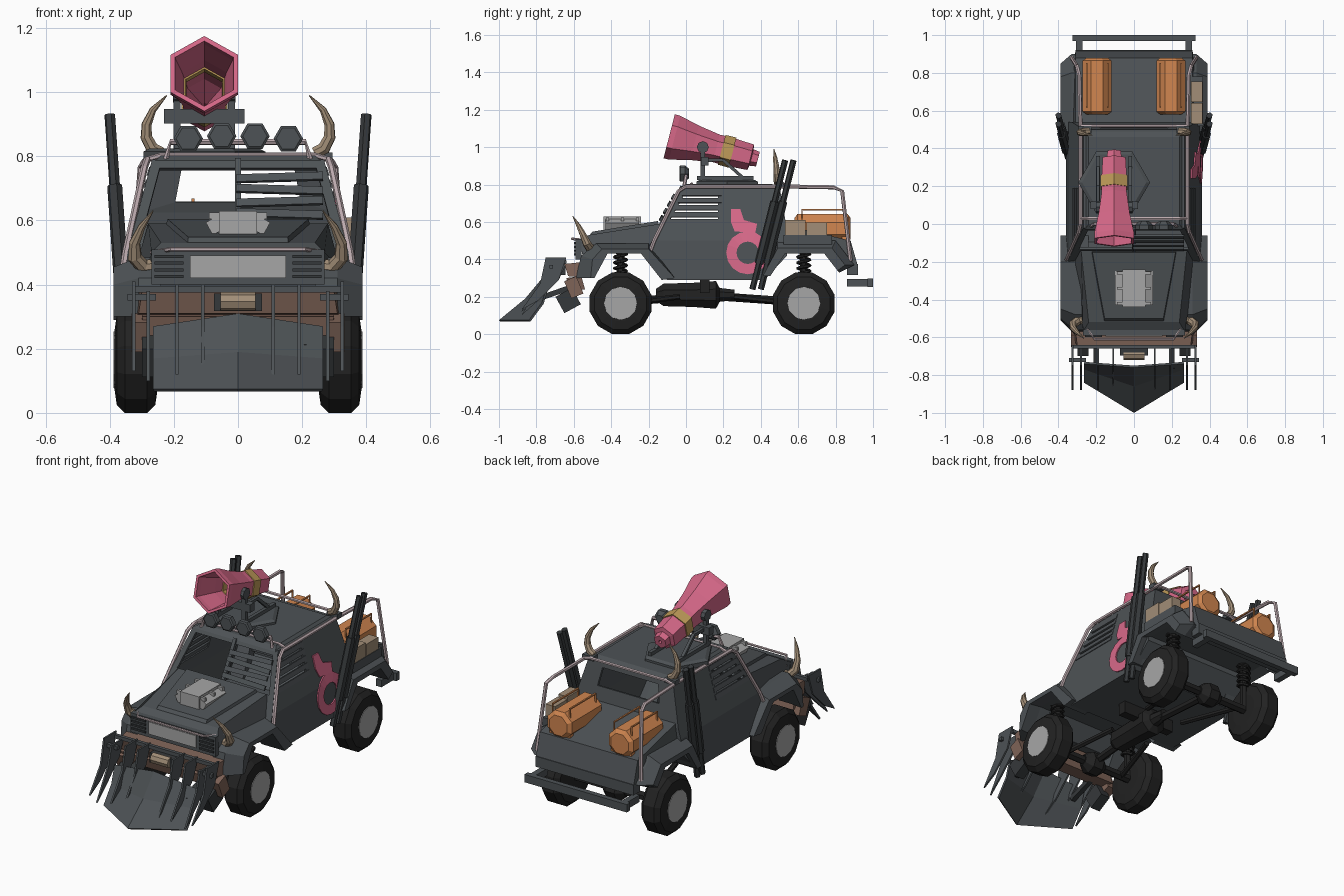
import bpy, bmesh, math
from mathutils import Vector, Matrix

if "Cube" in bpy.data.objects:
    bpy.data.objects.remove(bpy.data.objects["Cube"])

def material(name, c):
    m = bpy.data.materials.new(name)
    m.diffuse_color = (*c, 1)
    m.use_nodes = True
    m.node_tree.nodes["Principled BSDF"].inputs["Base Color"].default_value = m.diffuse_color
    return m

BODY = material("slate_grey", (.075, .085, .092))
DARK = material("charcoal", (.036, .04, .043))
BLACK = material("black", (.016, .016, .016))
PINK = material("pink", (.68, .14, .25))
ORANGE = material("orange", (.64, .24, .08))
HORN = material("tan", (.36, .27, .185))
BROWN = material("rust_brown", (.21, .125, .095))
LIGHT = material("light_grey", (.38, .38, .38))
PIPE = material("pale_steel", (.5, .4, .42))
GOLD = material("gold", (.52, .33, .1))

def make(name, bm, mat, mirror=False, thick=0):
    bmesh.ops.recalc_face_normals(bm, faces=bm.faces)
    me = bpy.data.meshes.new(name)
    bm.to_mesh(me)
    bm.free()
    me.materials.append(mat)
    ob = bpy.data.objects.new(name, me)
    bpy.context.collection.objects.link(ob)
    if thick:
        s = ob.modifiers.new("thickness", 'SOLIDIFY')
        s.thickness, s.offset = thick, -1
    if mirror:
        ob.modifiers.new("mirror", 'MIRROR').use_mirror_merge = False
    return ob

def box(name, c, size, mat, mirror=False, rot=(0, 0, 0)):
    bm = bmesh.new()
    r = Matrix.Rotation(rot[2], 4, 'Z') @ Matrix.Rotation(rot[1], 4, 'Y') @ Matrix.Rotation(rot[0], 4, 'X')
    bmesh.ops.create_cube(bm, size=1, matrix=Matrix.Translation(c) @ r @ Matrix.Diagonal((*size, 1)))
    return make(name, bm, mat, mirror)

def loft(name, rings, mat, mirror=False, closed_loop=False):
    bm = bmesh.new()
    vs = [[bm.verts.new(p) for p in r] for r in rings]
    n = len(vs[0])
    for a, b in list(zip(vs, vs[1:])) + ([(vs[-1], vs[0])] if closed_loop else []):
        for i in range(n):
            bm.faces.new((a[i], a[(i + 1) % n], b[(i + 1) % n], b[i]))
    if not closed_loop:
        bm.faces.new(vs[0])
        bm.faces.new(vs[-1])
    return make(name, bm, mat, mirror)

def lathe(name, p, d, prof, seg, mat, mirror=False, phase=0, closed_loop=False):
    # prof holds (distance along d, radius)
    m = Matrix.Translation(p) @ Vector(d).to_track_quat('Z', 'Y').to_matrix().to_4x4()
    ang = [phase + 2 * math.pi * i / seg for i in range(seg)]
    return loft(name, [[m @ Vector((r * math.cos(a), r * math.sin(a), t)) for a in ang] for t, r in prof],
                mat, mirror, closed_loop)

def sweep(name, pts, r, mat, mirror=False, seg=6):
    pts = [Vector(p) for p in pts]
    rad = r if isinstance(r, (list, tuple)) else [r] * len(pts)
    rings, q, old = [], None, None
    for i, p in enumerate(pts):
        t = (pts[min(i + 1, len(pts) - 1)] - pts[max(i - 1, 0)]).normalized()
        q = t.to_track_quat('Z', 'Y') if q is None else old.rotation_difference(t) @ q
        old = t
        rings.append([p + q @ Vector((rad[i] * math.cos(a), rad[i] * math.sin(a), 0))
                      for a in [2 * math.pi * (k + .5) / seg for k in range(seg)]])
    return loft(name, rings, mat, mirror)

def plate(name, yz, x0, x1, mat, mirror=False):
    return loft(name, [[(x, y, z) for y, z in yz] for x in (x0, x1)], mat, mirror)

def prism(name, yzw, mat):
    return loft(name, [[(s * w, y, z) for y, z, w in yzw] for s in (-1, 1)], mat)

# cab shell with cut windows, sides upright below z .5 and leaning in above
def cab_w(z):
    return .36 - .07 * (z - .29) if z < .5 else .345 - .265 * (z - .5)
prof = [(-.15, .56), (-.02, .79), (.5, .79), (.54, .56), (.54, .42), (.42, .29), (-.10, .29), (-.22, .43)]
cab = prism("cab", [(y, z, .3) for y, z in prof], BODY)
bm = bmesh.new()
bm.from_mesh(cab.data)
for co, no in (((0, 0, .5), (0, 0, 1)), ((0, 0, .56), (0, 0, 1)), ((0, .2, 0), (0, 1, 0))):
    bmesh.ops.bisect_plane(bm, geom=bm.verts[:] + bm.edges[:] + bm.faces[:], dist=1e-4, plane_co=co, plane_no=no)
rear = [f for f in bm.faces if f.normal.y > .7 and f.calc_center_median().z > .6]
bmesh.ops.bisect_plane(bm, geom=rear + list({e for f in rear for e in f.edges}) + list({v for f in rear for v in f.verts}),
                       dist=1e-4, plane_co=(0, 0, .63), plane_no=(0, 0, 1))
for v in bm.verts:
    v.co.x = math.copysign(cab_w(v.co.z), v.co.x)
bm.normal_update()
wins, back = [], []
for f in bm.faces:
    c, n = f.calc_center_median(), f.normal
    if n.y > .7 and c.z > .65:
        back.append(f)
    elif c.z > .6 and (n.y < -.7 or (abs(n.x) > .7 and c.y < .2)):
        wins.append(f)
bmesh.ops.inset_individual(bm, faces=wins, thickness=.03, use_even_offset=True)
for f in back:
    bmesh.ops.inset_individual(bm, faces=[f], thickness=.03, use_even_offset=True)
    for v in f.verts:
        v.co.x *= .72
bmesh.ops.delete(bm, geom=wins + back, context='FACES')
bm.to_mesh(cab.data)
bm.free()
s = cab.modifiers.new("thickness", 'SOLIDIFY')
s.thickness, s.offset = .015, -1

# window slats
for i in range(5):
    z = .6 + i * .038
    y = -.15 + (z - .56) * .565
    x = cab_w(z)
    box("side_slat", (x - .003, (y + .19) / 2 + .01, z), (.012, .17 - y, .027), BODY, True, (0, -.3, 0))
    if i < 4:
        box("windscreen_slat", (.13, y - .005, z + .02), (.27, .012, .026), BODY, False, (-.5, .03 * (-1) ** i, 0))
sweep("windscreen_post", [(0, -.15, .56), (0, -.02, .79)], .014, BODY, seg=4)
prism("roof_plate", [(-.03, .785, .26), (0, .803, .24), (.46, .803, .24), (.5, .785, .26)], BODY)

# bonnet and grille
prism("bonnet", [(-.54, .36, .25), (-.57, .5, .27), (-.52, .53, .24), (-.14, .59, .28), (-.14, .4, .33),
                 (-.24, .45, .32), (-.42, .45, .28), (-.49, .36, .25)], BODY)
prism("bonnet_panel", [(-.54, .5, .16), (-.5, .548, .155), (-.15, .605, .22), (-.14, .56, .23)], BODY)
box("grille_frame", (0, -.575, .455), (.54, .03, .11), BODY)
box("grille_plate", (0, -.592, .456), (.30, .008, .07), LIGHT)
for i in range(4):
    box("grille_slat", (.215, -.593, .425 + i * .021), (.09, .01, .01), DARK, True)
sweep("grille_guard", [(-.27, -.52, .5), (-.21, -.61, .51), (.21, -.61, .51), (.27, -.52, .5)], .007, PIPE)
# exposed engine
box("engine_block", (0, -.34, .59), (.12, .2, .08), LIGHT)
box("engine_rail", (.07, -.34, .585), (.045, .18, .045), LIGHT, True, (0, .5, 0))
for y in (-.42, -.34, -.26):
    box("engine_rib", (0, y, .615), (.18, .015, .02), LIGHT)

# fenders with tapered outer faces, rear deck
front = [(-.59, .30), (-.56, .42), (-.48, .485), (-.2, .485), (-.06, .3), (-.13, .29), (-.24, .44), (-.42, .44), (-.5, .3)]
outer = [(-.51, .30), (-.50, .40), (-.45, .455), (-.2, .455), (-.06, .3), (-.13, .29), (-.24, .43), (-.42, .43), (-.49, .3)]
loft("front_fender", [[(x, y, z) for y, z in p] for x, p in ((.24, front), (.31, front), (.388, outer))], BODY, True)
rear = [(.41, .31), (.49, .5), (.8, .5), (.9, .37), (.82, .33), (.74, .45), (.53, .45), (.45, .31)]
outer = [(.41, .31), (.49, .46), (.78, .46), (.85, .37), (.81, .34), (.74, .43), (.53, .43), (.45, .31)]
loft("rear_fender", [[(x, y, z) for y, z in p] for x, p in ((.26, rear), (.33, rear), (.388, outer))], BODY, True)
prism("rear_deck", [(.5, .59, .31), (.88, .5, .31), (.92, .36, .31), (.8, .36, .32), (.74, .45, .33), (.5, .45, .33)], BODY)
box("rear_bumper", (0, .985, .275), (.65, .03, .045), BODY)
box("rear_bumper_arm", (.29, .92, .275), (.035, .12, .04), BODY, True)
box("rear_crossbar", (0, .89, .345), (.62, .06, .06), BODY)

# wheels, axles, suspension
for y in (-.35, .63):
    lathe("tyre", (.318, y, .165), (1, 0, 0), [(-.068, .09), (-.06, .145), (-.035, .171), (.035, .171),
          (.06, .145), (.067, .095)], 12, BLACK, True, math.pi / 12)
    lathe("hub", (.37, y, .165), (1, 0, 0), [(0, .09), (.018, .088)], 12, LIGHT, True)
    sweep("axle", [(-.28, y, .165), (.28, y, .165)], .025, BLACK)
    lathe("differential", (0, y, .165), (1, 0, 0), [(-.07, .03), (-.03, .065), (.03, .065), (.07, .03)], 8, BLACK)
    sweep("damper", [(.25, y, .17), (.25, y, .46)], .02, BLACK, True)
    sweep("coil_spring", [(.25 + .032 * math.cos(k * math.pi / 4), y + .032 * math.sin(k * math.pi / 4),
          .3 + k * .15 / 40) for k in range(41)], .009, BLACK, True, 5)
    sweep("control_arm", [(.2, y, .16), (.12, .1 + .3 * (y - .1), .2)], .015, BLACK, True)
sweep("drive_shaft", [(0, -.35, .17), (0, 0, .2), (0, .2, .2), (0, .63, .17)], .022, BLACK)
lathe("gearbox", (0, -.16, .21), (0, 1, 0), [(0, .035), (.04, .065), (.2, .07), (.32, .08), (.34, .04), (.42, .03)],
      8, BLACK, phase=math.pi / 8)
box("gearbox_mount", (0, .1, .255), (.34, .05, .07), BLACK)

# front bumper, winch, plough
prism("bumper_upper", [(-.52, .3, .32), (-.63, .31, .31), (-.65, .375, .3), (-.56, .385, .31)], BROWN)
box("bumper_end", (.305, -.6, .25), (.055, .07, .1), BROWN, True, (.4, 0, 0))
box("bumper_skid", (.27, -.63, .18), (.06, .1, .1), DARK, True, (.5, 0, 0))
prism("bumper_lower", [(-.54, .24, .3), (-.62, .24, .28), (-.64, .3, .3), (-.56, .31, .3)], BROWN)
box("winch_cradle", (0, -.67, .345), (.15, .05, .055), DARK)
lathe("winch_drum", (-.055, -.69, .347), (1, 0, 0), [(0, .03), (.11, .03)], 8, HORN)
bm = bmesh.new()
rows = [(-.74, .27, -.76, .31), (-.77, .17, -.86, .19), (-.84, .075, -1, .075)]
grid = [[bm.verts.new(p) for p in ((-.265, a, b), (0, c, d), (.265, a, b))] for a, b, c, d in rows]
for r, q in zip(grid, grid[1:]):
    for i in (0, 1):
        bm.faces.new((r[i], r[i + 1], q[i + 1], q[i]))
make("plough_blade", bm, BODY, thick=.012)
sweep("plough_arm", [(.2, -.56, .27), (.2, -.76, .2)], .02, DARK, True, 4)
for x, dz in ((.325, .01), (.28, -.02), (.19, 0), (.11, 0)):
    plate("plough_claw", [(-.64, .40 + dz), (-.75, .40 + dz), (-.78, .27), (-.88, .12 + dz), (-.79, .18), (-.68, .29)],
          x - .005, x + .005, BODY, True)
box("claw_bar", (.3, -.72, .36), (.09, .02, .02), BODY, True)
box("claw_crossbar", (0, -.65, .385), (.64, .02, .02), BODY)

# roll cage and roof light bar
sweep("roll_cage", [(.362, -.2, .42), (.35, -.17, .5), (.292, -.04, .765), (.283, 0, .79), (.283, .5, .79),
      (.29, .79, .785), (.302, .835, .765), (.33, .88, .39)], .011, PIPE, True)
for y in (.03, .52):
    sweep("cage_crossbar", [(-.283, y, .79), (-.24, y, .803), (.24, y, .803), (.283, y, .79)], .009, PIPE)
sweep("light_bar", [(-.225, -.01, .79), (-.21, 0, .845), (.21, 0, .845), (.225, -.01, .79)], .01, PIPE)
for i in range(4):
    lathe("roof_light", (-.155 + i * .104, .015, .855 + .008 * (i in (1, 2))), (0, -1, 0),
          [(0, .025), (.02, .046), (.045, .046), (.05, .038)], 6, BODY)

# horns
sweep("roof_horn", [(.24, .49, .81), (.268, .488, .825), (.286, .485, .86), (.285, .482, .9), (.265, .477, .945), (.222, .47, .99)],
      [.02, .021, .019, .016, .011, .002], HORN, True, 8)
sweep("front_horn", [(.25, -.5, .46), (.295, -.51, .455), (.322, -.53, .485), (.322, -.55, .53), (.3, -.575, .58), (.265, -.605, .63)],
      [.024, .025, .023, .018, .012, .002], HORN, True, 8)
box("roof_horn_mount", (.26, .5, .80), (.07, .04, .025), BODY, True)

# exhaust stacks
for dy in (0, .045):
    a, b = Vector((.352, .355 + dy, .24)), Vector((.40, .53 + dy, .93))
    sweep("exhaust_pipe", [a, b], .017, DARK, True)
    sweep("exhaust_muffler", [a.lerp(b, .2), a.lerp(b, .68)], .024, DARK, True)

# painted ring and patch on right door
def on_door(y, z, lift):
    return (cab_w(z) + lift, y, z)
rings = []
for k in range(16):
    c, s = math.cos(k * math.pi / 8), math.sin(k * math.pi / 8)
    rings.append([on_door(.33 + r * c, .435 + r * s, l) for r, l in ((.115, 0), (.115, .007), (.06, .007), (.06, 0))])
loft("painted_ring", rings, PINK, closed_loop=True)
patch = [(.24, .67), (.29, .67), (.31, .61), (.38, .59), (.37, .54), (.26, .55), (.24, .6)]
loft("painted_patch", [[on_door(y, z, l) for y, z in patch] for l in (0, .007)], PINK)

# cargo crates and barrels
box("crate_shelf", (.335, .65, .505), (.06, .26, .05), BODY)
box("crate_front", (.332, .585, .57), (.06, .11, .08), HORN)
box("crate_rear", (.332, .7, .56), (.06, .11, .075), HORN)
lathe("barrel", (.195, .73, .565), (0, 1, 0), [(-.15, .06), (-.135, .083), (.135, .083), (.15, .06)], 8, ORANGE, True, math.pi / 8)
for x in (.14, .25):
    sweep("barrel_rail", [(x, .62, .58), (x, .62, .665), (x, .85, .665), (x, .85, .5)], .006, ORANGE, True, 4)
    box("barrel_foot", (x, .85, .495), (.02, .03, .06), ORANGE, True)

# loudhailer on roof turret
lathe("turret_base", (-.105, .22, .79), (0, 0, 1), [(0, .19), (.025, .19), (.035, .17)], 6, BODY)
for x in (-.19, -.02):
    box("turret_rail", (x, .21, .835), (.02, .3, .02), BODY)
    sweep("turret_post", [(x, .09, .82), (x, .09, 1.0)], .016, BODY, seg=4)
    sweep("turret_brace", [(x, .09, .93), (x, .2, .93), (x, .3, .84)], .012, BODY, seg=4)
    lathe("turret_pivot", (x - .012, .09, 1.0), (1, 0, 0), [(0, .032), (.024, .032)], 8, BODY)
box("turret_crossbar", (-.105, .1, .925), (.25, .04, .045), BODY)
mouth, axis = Vector((-.105, -.09, 1.058)), Vector((0, .97, -.25))
lathe("loudhailer", mouth, axis, [(0, .121), (.03, .121), (.14, .095), (.26, .076), (.34, .077), (.45, .07), (.455, .045),
      (.49, .04), (.49, .01), (.40, .01), (.30, .06), (.14, .08), (.03, .102), (0, .105)], 6, PINK,
      phase=math.pi / 2, closed_loop=True)
lathe("loudhailer_band", mouth, axis, [(.29, .074), (.29, .082), (.35, .083), (.35, .074)], 6, GOLD,
      phase=math.pi / 2, closed_loop=True)
lathe("loudhailer_inner_ring", mouth, axis, [(.2, .075), (.2, .067), (.23, .064), (.23, .072)], 6, GOLD,
      phase=math.pi / 2, closed_loop=True)
